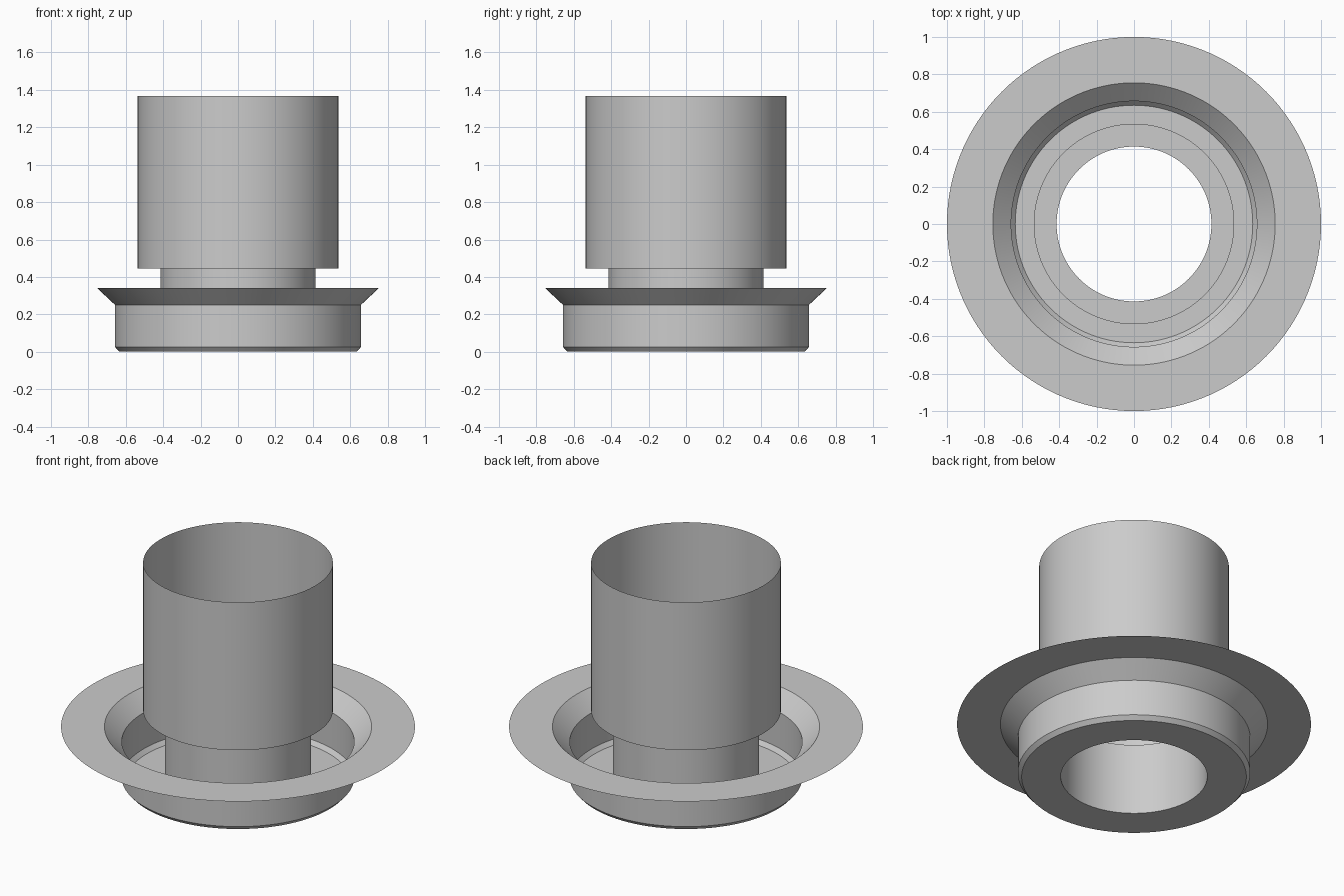
import bpy
import bmesh
import math

SEGMENTS = 120

cube = bpy.data.objects.get("Cube")
if cube:
    bpy.data.objects.remove(cube, do_unlink=True)

# One plain grey for the whole sheet-metal fitting
grey = bpy.data.materials.new("plain_grey")
grey.use_nodes = True
colour = (0.6, 0.6, 0.6, 1)
grey.diffuse_color = colour
grey.node_tree.nodes["Principled BSDF"].inputs["Base Color"].default_value = colour


def lathe(name, profile):
    """Revolve a (radius, height) profile into an open thin sheet."""
    bm = bmesh.new()
    rings = []
    for r, z in profile:
        ring = []
        for i in range(SEGMENTS):
            a = math.tau * i / SEGMENTS
            ring.append(bm.verts.new((r * math.cos(a), r * math.sin(a), z)))
        rings.append(ring)
    for low, high in zip(rings, rings[1:]):
        for i in range(SEGMENTS):
            j = (i + 1) % SEGMENTS
            bm.faces.new((low[i], low[j], high[j], high[i]))
    mesh = bpy.data.meshes.new(name)
    bm.to_mesh(mesh)
    bm.free()
    mesh.materials.append(grey)
    obj = bpy.data.objects.new(name, mesh)
    bpy.context.collection.objects.link(obj)
    bpy.ops.object.select_all(action="DESELECT")
    obj.select_set(True)
    bpy.context.view_layer.objects.active = obj
    bpy.ops.object.shade_smooth_by_angle(angle=math.radians(30))
    return obj


BORE, SLEEVE, WALL, LIP = 0.414, 0.536, 0.657, 0.755
RIM_Z, SHELF_Z, TOP_Z = 0.342, 0.445, 1.367

# Bowl: flat floor, small chamfer, straight wall and flared lip
lathe("bowl", [(BORE, 0), (0.635, 0), (WALL, 0.025), (WALL, 0.25), (LIP, RIM_Z)])
# Wide flat ring around the lip
lathe("flange", [(LIP, RIM_Z), (1, RIM_Z)])
# Narrow tube rising from the floor
lathe("neck", [(BORE, 0), (BORE, SHELF_Z)])
# Step out to the wide sleeve, open at the top
lathe("sleeve", [(BORE, SHELF_Z), (SLEEVE, SHELF_Z), (SLEEVE, TOP_Z)])
